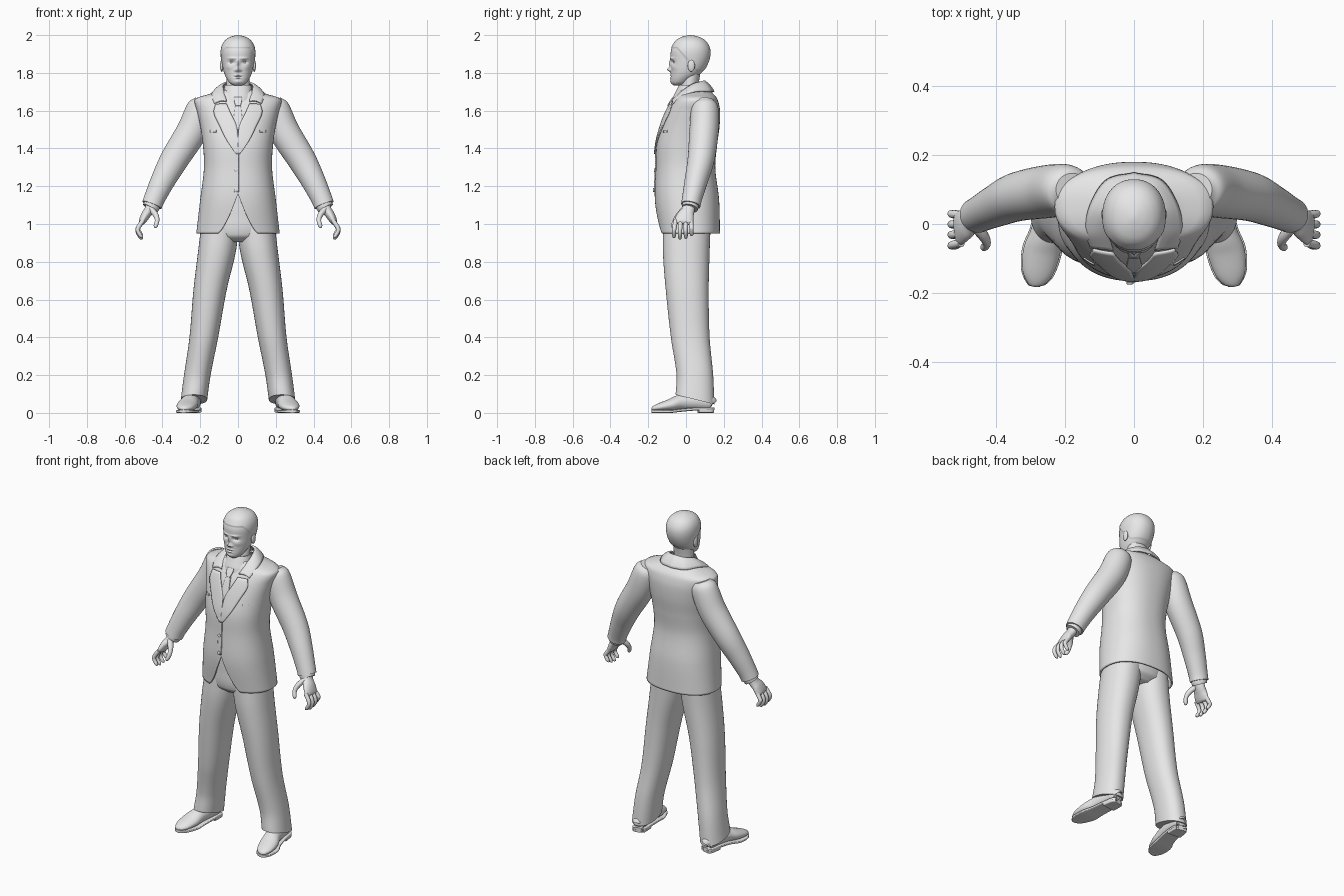
import bpy, bmesh, math
from math import cos, sin, pi, exp
from mathutils import Vector

cube = bpy.data.objects.get("Cube")
if cube:
    bpy.data.objects.remove(cube, do_unlink=True)

SHADE = 0.8
grey = bpy.data.materials.new("plain grey")
grey.use_nodes = True
grey.diffuse_color = (SHADE, SHADE, SHADE, 1)
grey.node_tree.nodes["Principled BSDF"].inputs["Base Color"].default_value = (SHADE, SHADE, SHADE, 1)


def clamp(v):
    return max(0.0, min(1.0, v))


def sample(rows, key):
    """Smooth interpolation of table rows, whose first column is the key."""
    i = 0
    while i < len(rows) - 2 and key > rows[i + 1][0]:
        i += 1
    a, b = rows[i], rows[i + 1]
    before, after = rows[max(i - 1, 0)], rows[min(i + 2, len(rows) - 1)]
    h = b[0] - a[0]
    u = clamp((key - a[0]) / h)
    out = []
    for c in range(1, len(a)):
        m = (b[c] - before[c]) / (b[0] - before[0]) * h
        n = (after[c] - a[c]) / (after[0] - a[0]) * h
        out.append(a[c] * (1 + 2 * u) * (1 - u) ** 2 + m * u * (1 - u) ** 2
                   + b[c] * u * u * (3 - 2 * u) + n * u * u * (u - 1))
    return out


def spread(rows, count):
    first, last = rows[0][0], rows[-1][0]
    return [first + (last - first) * i / count for i in range(count + 1)]


def oval(a, p):
    """Point on a unit superellipse."""
    c, s = cos(a), sin(a)
    return math.copysign(abs(c) ** (2 / p), c), math.copysign(abs(s) ** (2 / p), s)


def build(name, grid, closed=True, caps=True, mirror=False, thick=0, inward=False):
    """Skin a grid of points into one smooth object."""
    bm = bmesh.new()
    vs = [[bm.verts.new(p) for p in row] for row in grid]
    n = len(vs[0])
    for lo, hi in zip(vs, vs[1:]):
        for j in range(n if closed else n - 1):
            k = (j + 1) % n
            bm.faces.new((lo[j], lo[k], hi[k], hi[j]))
    if closed and caps:
        bm.faces.new(vs[0][::-1])
        bm.faces.new(vs[-1])
    bmesh.ops.recalc_face_normals(bm, faces=bm.faces)
    mesh = bpy.data.meshes.new(name)
    bm.to_mesh(mesh)
    bm.free()
    mesh.materials.append(grey)
    obj = bpy.data.objects.new(name, mesh)
    bpy.context.collection.objects.link(obj)
    bpy.ops.object.select_all(action="DESELECT")
    obj.select_set(True)
    bpy.context.view_layer.objects.active = obj
    bpy.ops.object.shade_smooth_by_angle(angle=math.radians(45))
    if mirror:
        obj.modifiers.new("mirror", "MIRROR")
    if thick:
        mod = obj.modifiers.new("thickness", "SOLIDIFY")
        mod.thickness = thick
        mod.offset = -1 if inward else 0
    return obj


def stack(name, rows, seg=48, count=40, p=2.2, warp=None, **kw):
    """Level rings from rows of (z, x from, x to, y front, y back)."""
    grid = []
    for z in spread(rows, count):
        x0, x1, y0, y1 = sample(rows, z)
        ring = []
        for j in range(seg):
            c, s = oval(2 * pi * j / seg, p)
            q = ((x0 + x1) / 2 + (x1 - x0) / 2 * c, (y0 + y1) / 2 + (y1 - y0) / 2 * s, z)
            ring.append(warp(*q) if warp else q)
        grid.append(ring)
    return build(name, grid, **kw)


def centred(rows):
    return [(z, -w, w, f, b) for z, w, f, b in rows]


def tube(name, rows, side=(0, 1, 0), seg=24, count=24, p=2, floor=0, **kw):
    """Rings along a path of (x, y, z, thickness, breadth along side)."""
    rows = [(i, *r) for i, r in enumerate(rows)]
    keys, grid = spread(rows, count), []
    for key in keys:
        x, y, z, r, w = sample(rows, key)
        ahead = Vector(sample(rows, key + 0.02)[:3]) - Vector(sample(rows, key - 0.02)[:3])
        t = ahead.normalized()
        s = Vector(side)
        s = (s - t * s.dot(t)).normalized()
        u = t.cross(s)
        ring = []
        for j in range(seg):
            c, d = oval(2 * pi * j / seg, p)
            q = Vector((x, y, z)) + u * r * c + s * w * d
            q.z = max(q.z, floor)
            ring.append(q)
        grid.append(ring)
    return build(name, grid, mirror=True, **kw)


# Jacket body, open below with a cutaway front hem
JACKET = [(0.94, .222, -.14, .18), (1.13, .2, -.165, .175), (1.3, .18, -.16, .155),
          (1.42, .186, -.155, .165), (1.52, .2, -.13, .178), (1.6, .218, -.1, .18),
          (1.645, .23, -.075, .172), (1.668, .222, -.06, .163), (1.68, .18, -.055, .153),
          (1.695, .13, -.045, .138), (1.71, .1, -.035, .12)]
FULL = 2.3


def jacket_front(x, z):
    w, f, b = sample(JACKET, z)
    return (f + b) / 2 - (b - f) / 2 * max(0, 1 - abs(x / w) ** FULL) ** (1 / FULL)


SEG, LEVELS = 128, 70
grid = []
for i in range(LEVELS + 1):
    ring = []
    for j in range(SEG):
        c, s = oval(2 * pi * j / SEG, FULL)
        hem = 0.95 + (0.21 * max(0, 1 - abs(c) * 2.1) ** 1.3 if s < 0 else 0)
        z = hem + (1.71 - hem) * i / LEVELS
        w, f, b = sample(JACKET, z)
        ring.append((w * c, (f + b) / 2 + (b - f) / 2 * s, z))
    grid.append(ring)
build("jacket_body", grid, caps=False, thick=0.01, inward=True)


def plate(name, rows, lift, mirror=False):
    """Thin cloth lying on the jacket front, rows of (z, x from, x to)."""
    grid = []
    for z in spread(rows, 20):
        x0, x1 = sample(rows, z)
        xs = [x0 + (x1 - x0) * k / 8 for k in range(9)]
        grid.append([(x, jacket_front(x, z) - lift, z) for x in xs])
    build(name, grid, closed=False, mirror=mirror, thick=0.007)


plate("lapels", [(1.37, 0, .01), (1.44, 0, .058), (1.52, .008, .098),
                 (1.59, .04, .128), (1.635, .06, .118)], .006, True)
plate("front_overlap", [(1.17, -.022, .004), (1.28, -.022, .004), (1.39, -.022, .004)], .001)
plate("necktie", [(1.5, -.026, .026), (1.58, -.02, .02), (1.63, -.013, .013)], .003)
plate("tie_knot", [(1.625, -.012, .012), (1.65, -.02, .02), (1.67, -.02, .02)], .01)
plate("breast_pockets", [(1.485, .115, .145), (1.49, .115, .145), (1.497, .115, .145)], .001, True)

# Jacket collar, folded over from the back of the neck to the lapel notch
COLLAR = [(0, 0, .095, 1.757, 0, .147, 1.7), (1, .05, .083, 1.752, .08, .125, 1.7),
          (2, .076, .035, 1.738, .127, .05, 1.7), (3, .075, -.02, 1.7, .138, -.02, 1.675),
          (4, .06, -.075, 1.65, .125, -.067, 1.638)]
grid = []
for key in spread(COLLAR, 24):
    v = sample(COLLAR, key)
    inner, outer = Vector(v[:3]), Vector(v[3:])
    grid.append([inner.lerp(outer, k / 6) + Vector((0, 0, .008 * sin(pi * k / 6))) for k in range(7)])
build("jacket_collar", grid, closed=False, mirror=True, thick=0.01)

# Jacket buttons
for n, z in enumerate((1.18, 1.285, 1.385)):
    y = jacket_front(0, z)
    grid = [[(-.012 + r * cos(a * pi / 8), y - d, z + r * sin(a * pi / 8)) for a in range(16)]
            for r, d in ((.01, -.003), (.01, .008), (.007, .01))]
    build("button_%d" % (n + 1), grid)

# Sleeves and shirt cuffs
ARM = [(.18, .1, 1.652, .05), (.196, .1, 1.61, .076), (.245, .095, 1.49, .081),
       (.335, .08, 1.345, .075), (.395, .055, 1.235, .065), (.44, .033, 1.14, .056),
       (.456, .025, 1.1, .054)]
tube("sleeves", [(*q, q[3] * .95) for q in ARM], seg=40, count=48)
tube("shirt_cuffs", [(.45, .027, 1.115, .045, .044), (.458, .023, 1.095, .045, .044),
                     (.465, .02, 1.083, .043, .042)])

# Hands: palm, four curled fingers, thumb
tube("palms", [(.452, .022, 1.12, .028, .032), (.47, .012, 1.075, .026, .034),
               (.49, -.002, 1.045, .024, .045), (.508, -.012, 1.012, .018, .05),
               (.515, -.014, 1.0, .008, .042)])
for n, finger in enumerate(("little", "ring", "middle", "index")):
    y = .026 - .027 * n
    drop = (.018, .004, 0, .008)[n]
    tube(finger + "_fingers", [(.502, y, 1.02, .012, .012), (.526, y * 1.1, .985, .012, .012),
                               (.53, y * 1.15, .955 + drop, .011, .011),
                               (.515, y * 1.15, .929 + drop, .01, .01),
                               (.506, y * 1.15, .92 + drop, .004, .004)], seg=12)
tube("thumbs", [(.462, -.005, 1.08, .016, .018), (.437, -.035, 1.05, .015, .016),
                (.428, -.056, 1.02, .012, .013), (.436, -.068, .99, .011, .011),
                (.441, -.071, .98, .004, .004)], seg=14)


# Trousers with hems that dip at the back
def hem_dip(x, y, z):
    return x, y, z - .25 * (y - .05) * clamp(1 - (z - .07) / .15)


stack("trouser_legs", [(.07, .163, .303, -.055, .15), (.2, .145, .286, -.05, .144),
                       (.4, .105, .257, -.08, .125), (.65, .06, .236, -.107, .12),
                       (.85, .012, .212, -.122, .125), (.99, -.005, .195, -.12, .13)],
      warp=hem_dip, mirror=True)
stack("trouser_hips", centred([(.905, .1, -.08, .09), (.94, .17, -.118, .128),
                               (1.05, .18, -.125, .135), (1.2, .165, -.12, .125)]))

# Shoes: upper, sole and heel, toes turned out
SHOE = [(.232, .14, .05, .02, .018), (.234, .128, .055, .04, .036), (.24, .06, .06, .045, .042),
        (.253, -.02, .057, .043, .046), (.268, -.08, .042, .033, .054),
        (.28, -.14, .03, .022, .045), (.286, -.172, .023, .013, .025), (.287, -.182, .02, .004, .008)]
ACROSS = (1, 0, 0)
tube("shoe_uppers", SHOE, side=ACROSS, seg=32, count=40, floor=.012)
tube("shoe_soles", [(x, y, .008 + .013 * clamp((y + .06) / .08), .008, w + .004)
                    for x, y, z, r, w in SHOE], side=ACROSS, seg=32, count=40, p=5)
tube("shoe_heels", [(x, y - (y < .1) * -.005, .013, .013, w + .003) for x, y, z, r, w in SHOE[:3]],
     side=ACROSS, seg=32, p=6)

# Neck and shirt collar
stack("neck", centred([(1.64, .065, -.035, .08), (1.72, .061, -.03, .066), (1.82, .06, -.015, .08)]), p=2)
stack("shirt_collar", centred([(1.64, .09, -.078, .1), (1.67, .086, -.07, .098),
                               (1.7, .078, -.055, .09), (1.737, .069, -.036, .074)]),
      caps=False, thick=.006, inward=True)

# Head, with the face and hair raised from the skull: (x, z, spread x, spread z, rise)
FACE = [(0, 1.85, .008, .02, .01), (0, 1.818, .01, .011, .02), (.034, 1.856, .016, .009, -.012),
        (.03, 1.877, .022, .006, .006), (.014, 1.814, .006, .006, .007),
        (0, 1.788, .018, .004, .006), (0, 1.781, .022, .002, -.003), (0, 1.773, .015, .004, .006),
        (0, 1.753, .018, .009, .005), (.048, 1.83, .018, .014, .004)]


def face(x, y, z):
    if y < 0.01:
        near = clamp((.01 - y) / .03)
        for fx, fz, sx, sz, rise in FACE:
            y -= near * rise * exp(-((abs(x) - fx) / sx) ** 2 - ((z - fz) / sz) ** 2)
    hairline = 1.93 - .12 * clamp((y + .045) / .1)
    grow = 1 + .045 * clamp((z - hairline) / .008) * clamp((2.0 - z) / .03)
    return x * grow, .02 + (y - .02) * grow, z


stack("head", centred([(1.733, .022, -.066, -.025), (1.745, .042, -.076, .005), (1.765, .057, -.08, .035),
                       (1.79, .07, -.08, .072), (1.82, .079, -.08, .098), (1.87, .086, -.081, .12),
                       (1.915, .088, -.08, .125), (1.95, .08, -.066, .115), (1.978, .06, -.045, .092),
                       (1.993, .034, -.015, .062), (2.0, .006, .014, .03)]),
      seg=112, count=100, p=2.15, warp=face)


def ball(name, centre, size, rings=12, seg=20):
    grid = []
    for i in range(rings + 1):
        a = pi * (i + .02) / (rings + .04)
        grid.append([(centre[0] + size[0] * sin(a) * cos(2 * pi * j / seg),
                      centre[1] + size[1] * sin(a) * sin(2 * pi * j / seg),
                      centre[2] - size[2] * cos(a)) for j in range(seg)])
    build(name, grid, mirror=True)


ball("eyes", (.033, -.052, 1.856), (.014, .014, .008))
ball("ears", (.086, .028, 1.838), (.009, .019, .032))
